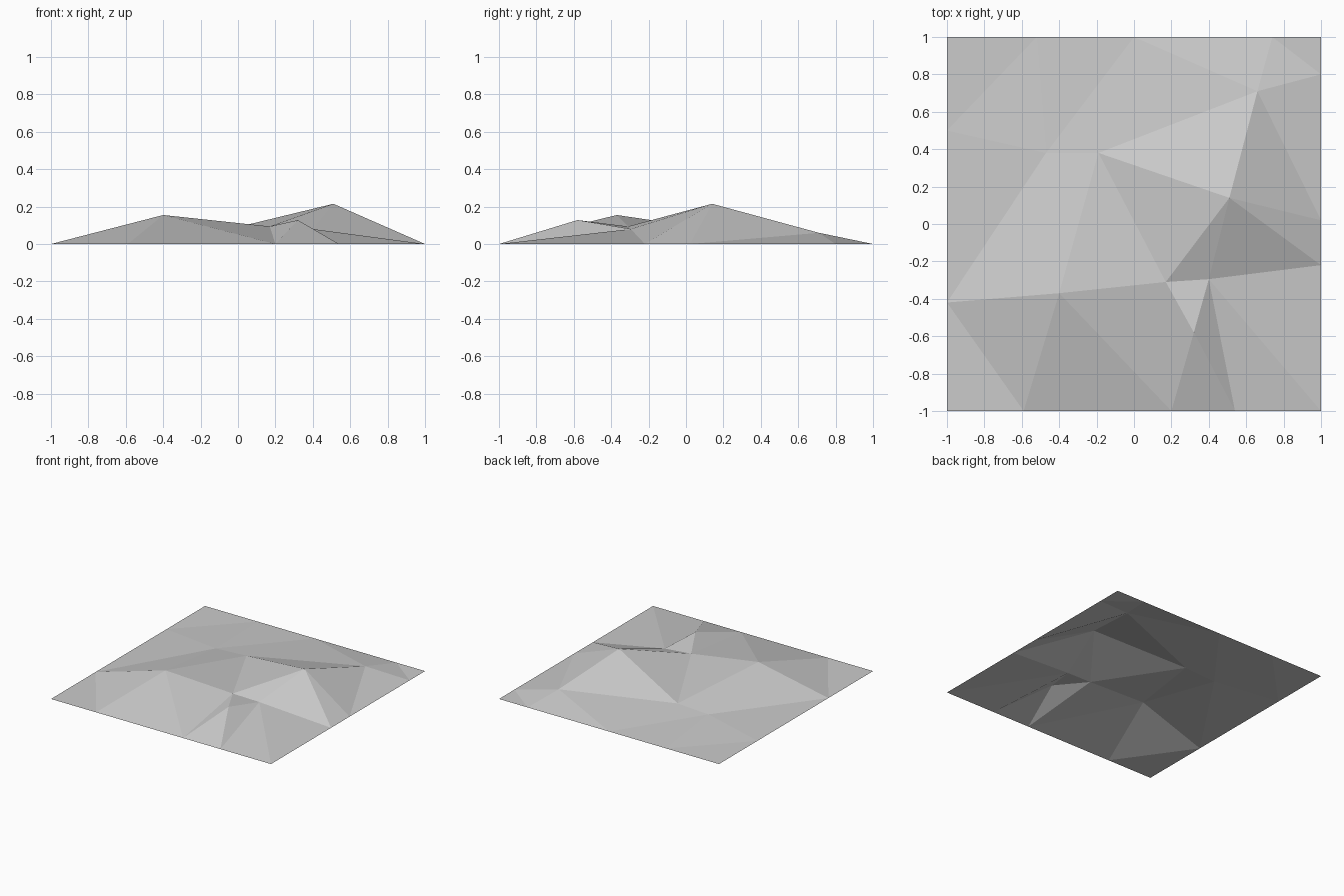
import bpy
import bmesh
from mathutils import Vector
from mathutils.geometry import delaunay_2d_cdt

cube = bpy.data.objects.get("Cube")
if cube:
    bpy.data.objects.remove(cube)

# Hill tops and saddles inside the sheet
points = {
    "summit": (0.51, 0.14, 0.215),
    "back_knoll": (0.66, 0.71, 0.06),
    "saddle": (0.17, -0.31, 0.094),
    "hollow": (0.40, -0.295, 0.08),
    "front_knoll": (0.32, -0.58, 0.128),
    "west_hill": (-0.40, -0.37, 0.155),
    "valley": (-0.19, 0.38, 0.045),
    "west_rise": (-0.47, 0.38, 0.03),
}

# Flat rim: points along each side
points.update({
    "front_a": (-0.59, -1, 0), "front_b": (0.20, -1, 0), "front_c": (0.54, -1, 0),
    "right_a": (1, -0.22, 0), "right_b": (1, 0.02, 0), "right_c": (1, 0.80, 0),
    "back_a": (0.74, 1, 0), "back_b": (0, 1, 0), "back_c": (-0.52, 1, 0),
    "left_a": (-1, 0.50, 0), "left_b": (-1, -0.42, 0),
    "corner_fl": (-1, -1, 0), "corner_fr": (1, -1, 0),
    "corner_br": (1, 1, 0), "corner_bl": (-1, 1, 0),
})

# Creases running from each point to its neighbours
creases = {
    "summit": "back_knoll valley saddle hollow right_a right_b",
    "back_knoll": "valley right_b right_c back_a back_b",
    "saddle": "valley west_hill hollow front_knoll front_b",
    "hollow": "front_knoll front_c corner_fr right_a",
    "front_knoll": "front_b front_c",
    "west_hill": "valley west_rise left_b front_a front_b",
    "valley": "west_rise back_b",
    "west_rise": "left_b left_a back_c back_b",
    "left_b": "front_a",
    "left_a": "back_c",
    "right_c": "back_a",
}
rim = ("corner_fl front_a front_b front_c corner_fr right_a right_b right_c "
       "corner_br back_a back_b back_c corner_bl left_a left_b").split()

names = list(points)
edges = [(names.index(a), names.index(b)) for a, ends in creases.items() for b in ends.split()]
edges += [(names.index(a), names.index(b)) for a, b in zip(rim, rim[1:] + rim[:1])]
flat = [Vector(points[n][:2]) for n in names]
_, _, faces, originals, _, _ = delaunay_2d_cdt(flat, edges, [], 1, 1e-5)

# Faceted ground sheet
bm = bmesh.new()
verts = [bm.verts.new(points[names[o[0]]]) for o in originals]
for face in faces:
    bm.faces.new([verts[i] for i in face])
bm.normal_update()
for face in bm.faces:
    if face.normal.z < 0:
        face.normal_flip()
mesh = bpy.data.meshes.new("ground")
bm.to_mesh(mesh)
bm.free()
ground = bpy.data.objects.new("ground", mesh)
bpy.context.collection.objects.link(ground)

# Plain grey
grey = bpy.data.materials.new("light_grey")
grey.use_nodes = True
colour = (0.6, 0.6, 0.6, 1)
grey.diffuse_color = colour
grey.node_tree.nodes["Principled BSDF"].inputs["Base Color"].default_value = colour
mesh.materials.append(grey)
